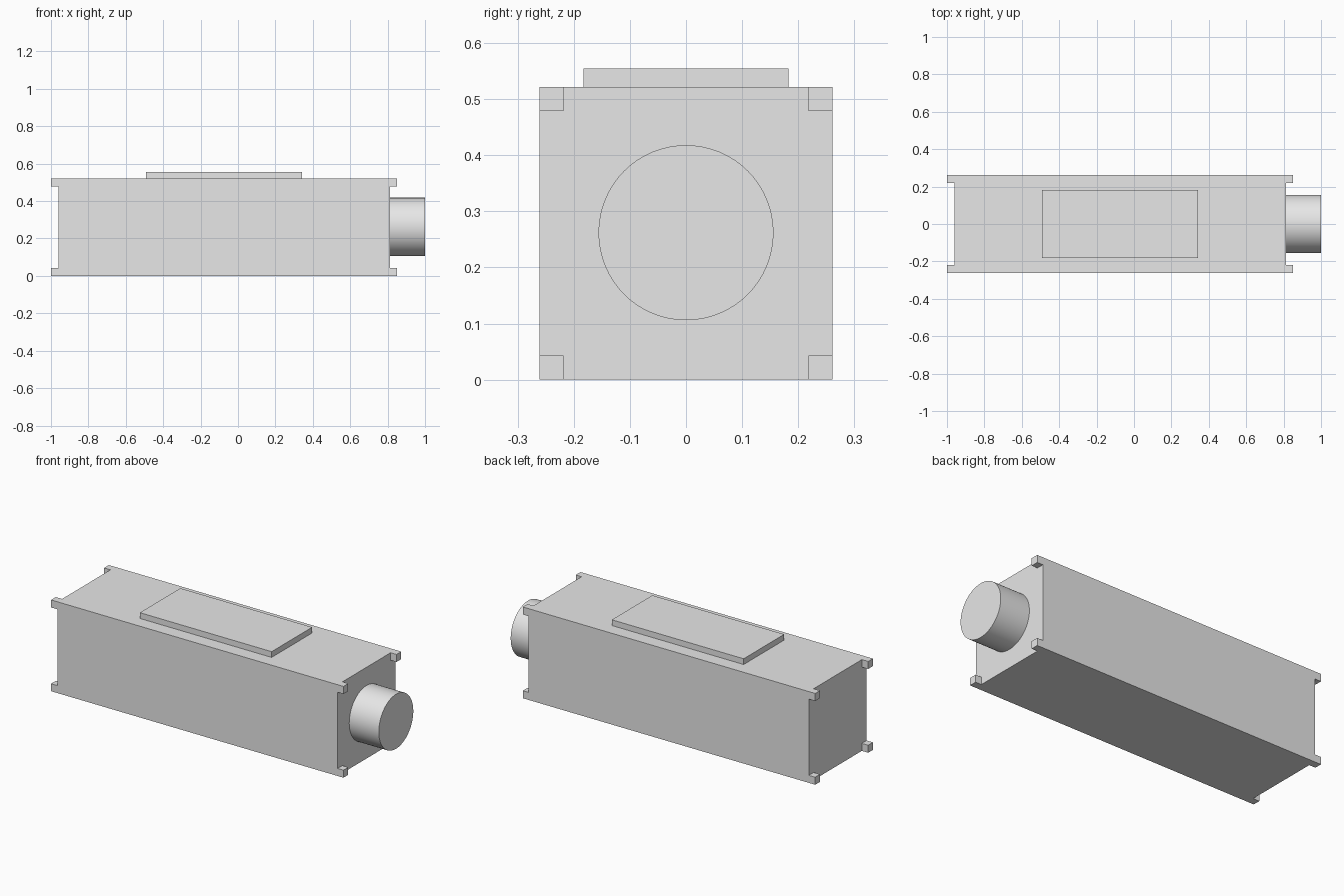
import bpy
import math

cube = bpy.data.objects.get("Cube")
if cube:
    bpy.data.objects.remove(cube, do_unlink=True)

grey = bpy.data.materials.new("light grey")
grey.use_nodes = True
colour = (0.8, 0.8, 0.8, 1)
grey.diffuse_color = colour
grey.node_tree.nodes["Principled BSDF"].inputs["Base Color"].default_value = colour

HALF = 0.261            # half the width of the square housing
BACK, FRONT = -0.96, 0.813
STUB = 0.043            # corner stub thickness


def box(name, low, high):
    """Add a box spanning two opposite corners."""
    centre = [(a + b) / 2 for a, b in zip(low, high)]
    bpy.ops.mesh.primitive_cube_add(size=1, location=centre)
    obj = bpy.context.object
    obj.name = name
    obj.scale = [b - a for a, b in zip(low, high)]
    bpy.ops.object.transform_apply(location=False, rotation=False, scale=True)
    obj.data.materials.append(grey)
    return obj


# Long square housing
box("housing", (BACK, -HALF, 0), (FRONT, HALF, 2 * HALF))

# Raised cover plate on top
box("top_plate", (-0.493, -0.183, 2 * HALF), (0.341, 0.183, 0.555))

# Corner stubs at both ends
for end, x0, x1 in (("rear", -1, BACK), ("front", FRONT, 0.85)):
    for side, y0 in (("right", -HALF), ("left", HALF - STUB)):
        for level, z0 in (("lower", 0), ("upper", 2 * HALF - STUB)):
            box(f"{end}_{level}_{side}_stub",
                (x0, y0, z0), (x1, y0 + STUB, z0 + STUB))

# Round barrel on the +x end
bpy.ops.mesh.primitive_cylinder_add(
    vertices=64, radius=0.156, depth=1 - FRONT,
    location=((1 + FRONT) / 2, 0, HALF + 0.001), rotation=(0, math.pi / 2, 0))
barrel = bpy.context.object
barrel.name = "barrel"
barrel.data.materials.append(grey)
bpy.ops.object.shade_smooth_by_angle(angle=math.radians(30))
